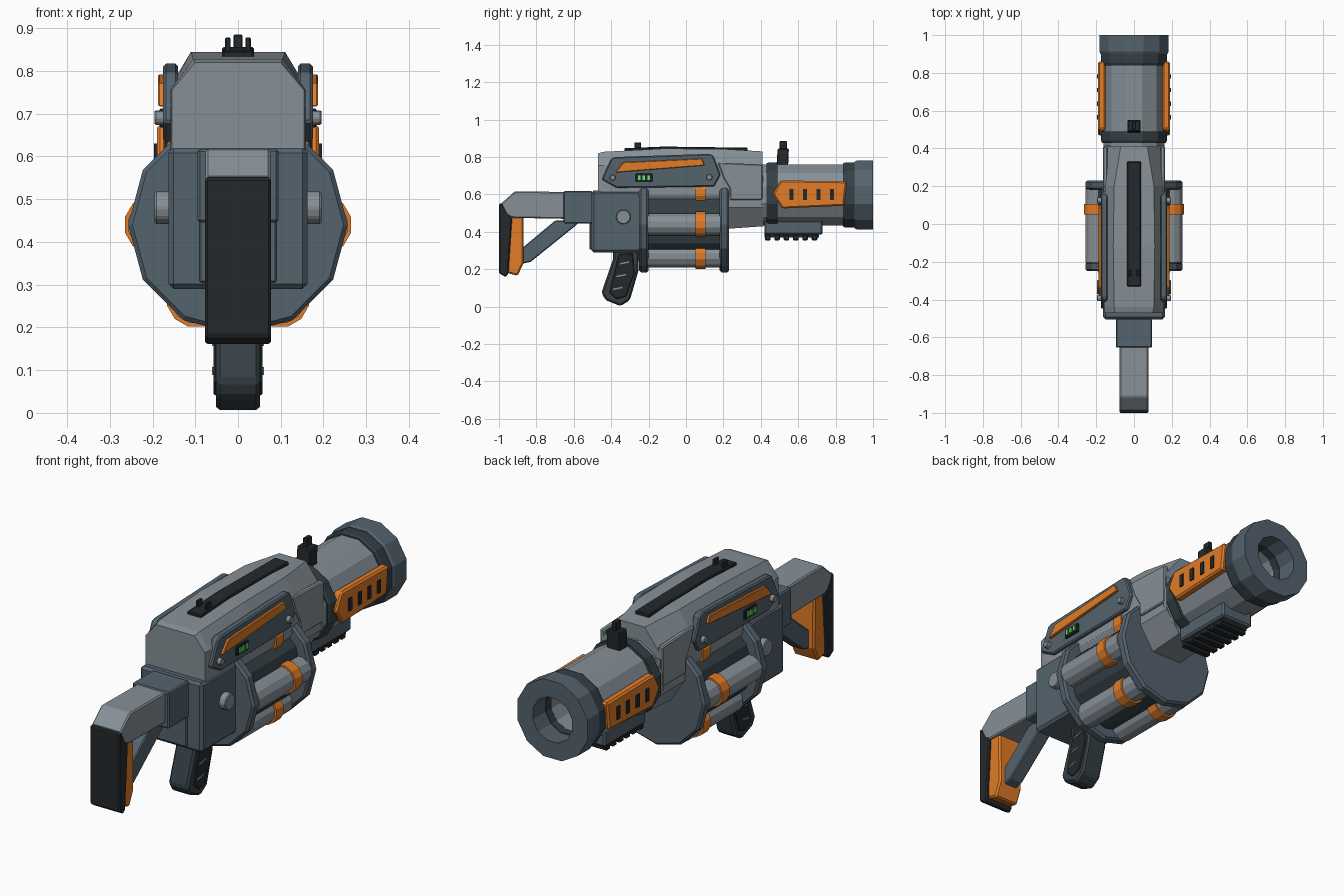
import bpy, bmesh
from math import sin, cos, pi, radians

if "Cube" in bpy.data.objects:
    bpy.data.objects.remove(bpy.data.objects["Cube"])

COLS = {"light": (.24, .28, .31), "mid": (.09, .125, .155), "dark": (.035, .05, .06),
        "black": (.018, .022, .025), "orange": (.75, .2, .02), "green": (.15, .8, .15)}
MATS = {}
for k, c in COLS.items():
    MATS[k] = bpy.data.materials.new(k)
    MATS[k].diffuse_color = (*c, 1)


def finish(name, bm, col, bevel=0):
    bmesh.ops.recalc_face_normals(bm, faces=bm.faces)
    me = bpy.data.meshes.new(name)
    bm.to_mesh(me)
    bm.free()
    me.materials.append(MATS[col])
    ob = bpy.data.objects.new(name, me)
    bpy.context.collection.objects.link(ob)
    if bevel:
        m = ob.modifiers.new("bevel", "BEVEL")
        m.width, m.segments, m.limit_method = bevel, 1, 'ANGLE'
    return ob


def loft(name, rings, col, bevel=0, closed=False):
    """Bridge rings of equal point count; cap the ends or close the loop."""
    bm = bmesh.new()
    vs = [[bm.verts.new(p) for p in r] for r in rings]
    n = len(vs[0])
    pairs = list(zip(vs, vs[1:])) + ([(vs[-1], vs[0])] if closed else [])
    for a, b in pairs:
        for i in range(n):
            j = (i + 1) % n
            bm.faces.new((a[i], a[j], b[j], b[i]))
    if not closed:
        bm.faces.new(vs[0])
        bm.faces.new(vs[-1])
    return finish(name, bm, col, bevel)


def side(name, prof, x0, x1, col, bevel=0):
    """Extrude a (y, z) profile from x0 to x1."""
    return loft(name, [[(x, y, z) for y, z in prof] for x in (x0, x1)], col, bevel)


def pair(name, prof, x0, x1, col, bevel=0):
    for s, tag in ((1, "right"), (-1, "left")):
        side(f"{name}_{tag}", prof, s * x0, s * x1, col, bevel)


def rect(y0, y1, z0, z1):
    return [(y0, z0), (y1, z0), (y1, z1), (y0, z1)]


def lathe(name, x, z, prof, n, col, closed=False, phase=0):
    """Revolve (radius, y) points about an axis parallel to y."""
    rings = [[(x + r * cos(phase + 2 * pi * i / n), y, z + r * sin(phase + 2 * pi * i / n))
              for i in range(n)] for r, y in prof]
    return loft(name, rings, col, 0, closed)


def disc(y, z, r, n=10):
    return [(y + r * cos(2 * pi * i / n), z + r * sin(2 * pi * i / n)) for i in range(n)]


# upper receiver: half-sections (y, top, half top width, shoulder z, side x)
rings = []
for y, top, hw, sh, w in ((-.47, .82, .10, .755, .155), (-.44, .828, .105, .755, .158),
                          (-.12, .845, .11, .765, .158), (.2, .843, .105, .76, .158), (.41, .83, .07, .72, .155)):
    rings.append([(-w, y, .6), (-w, y, sh), (-hw, y, top), (hw, y, top), (w, y, sh), (w, y, .6)])
loft("upper_receiver", rings, "light")

# front block carrying the barrel
loft("front_block", [[(-.155, y, .7), (-.155, y, .53), (-.08, y, b), (.08, y, b), (.155, y, .53), (.155, y, .7)]
                     for y, b in ((.2, .415), (.415, .43))], "light")
pair("cheek_panel", [(.17, .77), (.41, .76), (.41, .57), (.235, .57), (.235, .63), (.2, .69)],
     .14, .165, "light", .005)

# lower receiver, buttons and rear plate
side("lower_receiver", rect(-.505, -.21, .29, .62), -.163, .163, "mid", .012)
pair("round_button", disc(-.335, .48, .04), .15, .195, "light", .004)
side("rear_plate", rect(-.515, -.49, .305, .6), -.09, .09, "mid", .004)

# revolving drum
DZ = .44
for name, y0, y1 in (("drum_rear_disc", -.25, -.2), ("drum_front_disc", .18, .23)):
    lathe(name, 0, DZ, [(.247, y0), (.257, y0 + .01), (.257, y1 - .01), (.247, y1)], 12, "mid")
lathe("drum_core", 0, DZ, [(.205, -.21), (.205, .19)], 12, "dark")
for i in range(6):
    cx, cz = .197 * cos(i * pi / 3), DZ + .197 * sin(i * pi / 3)
    lathe(f"shell_{i}", cx, cz, [(.061, -.205), (.061, .185)], 12, "light", phase=radians(15))
    lathe(f"shell_band_{i}", cx, cz, [(.07, .05), (.07, .105)], 12, "orange", phase=radians(15))

# barrel with an open bore, collars and muzzle
BZ, F = .597, radians(15)
lathe("barrel", 0, BZ, [(.168, .4), (.168, .86), (.108, .86), (.108, .45)], 12, "light", phase=F)
for name, col, y0, y1, r in (("barrel_rear_collar", "dark", .43, .49, .181),
                             ("barrel_front_collar", "dark", .84, .9, .181),
                             ("muzzle", "mid", .9, 1.0, .19)):
    lathe(name, 0, BZ, [(.11, y0), (r - .006, y0), (r, y0 + .012), (r, y1), (.107, y1)],
          12, col, True, F)

# orange barrel guards with slots
pair("barrel_guard", [(.465, .6), (.505, .675), (.86, .67), (.845, .54), (.515, .525)],
     .15, .19, "orange", .008)
for i in range(4):
    y = .565 + i * .072
    pair(f"guard_slot_{i}", rect(y - .011, y + .011, .57, .63), .16, .196, "black")

# accessory rail under the barrel
side("under_rail", rect(.42, .73, .385, .46), -.085, .085, "mid", .008)
side("under_rail_base", rect(.42, .71, .37, .39), -.07, .07, "black")
for i in range(6):
    side(f"rail_tooth_{i}", rect(.422 + i * .05, .452 + i * .05, .355, .385), -.075, .075, "black", .004)

# side plates with stripe, indicator and bolts
pair("side_plate", [(-.45, .68), (-.4, .792), (-.38, .8), (.12, .817), (.145, .81), (.185, .705),
                    (.15, .642), (-.37, .635)], .14, .175, "mid", .006)
pair("side_stripe", [(-.38, .717), (-.335, .772), (.085, .792), (.1, .755)], .165, .187, "orange", .003)
pair("indicator_frame", rect(-.27, -.18, .668, .712), .165, .184, "black", .003)
for i in range(3):
    y = -.25 + i * .025
    pair(f"indicator_light_{i}", rect(y - .007, y + .007, .678, .702), .17, .19, "green")
for i, (y, z) in enumerate(((-.392, .69), (.125, .692))):
    pair(f"plate_bolt_{i}", disc(y, z, .017, 8), .165, .195, "light", .003)

# top strip and sights
side("top_strip", [(-.33, .81), (.33, .81), (.33, .85), (-.12, .856), (-.33, .847)], -.037, .037, "black", .004)
pair("rear_sight_post", rect(-.275, -.24, .84, .878), .017, .03, "black", .002)
side("front_sight_base", rect(.47, .505, .73, .76) [:1] + [(.545, .73), (.55, .845), (.49, .845), (.485, .77)],
     -.035, .035, "black", .005)
side("front_sight_post", rect(.5, .54, .83, .885), -.011, .011, "black", .003)

# stock
side("stock_socket", rect(-.655, -.5, .445, .618), -.095, .095, "mid", .006)
side("stock_beam", [(-.99, .55), (-.915, .617), (-.56, .612), (-.56, .468), (-.93, .475), (-.96, .49)],
     -.076, .076, "light", .006)
side("butt_pad", [(-1, .18), (-1, .55), (-.985, .553), (-.955, .505), (-.93, .47), (-.95, .175), (-.965, .158)],
     -.077, .077, "black", .006)
side("butt_spacer", [(-.955, .18), (-.9, .165), (-.868, .235), (-.87, .483), (-.945, .483)],
     -.064, .064, "orange", .008)
side("stock_strut", [(-.7, .46), (-.56, .46), (-.6, .425), (-.83, .24), (-.88, .228), (-.88, .31)],
     -.035, .035, "mid", .005)

# pistol grip with side panels
side("grip", [(-.39, .3), (-.25, .3), (-.255, .19), (-.3, .035), (-.35, .003), (-.43, .035), (-.452, .075), (-.39, .255)],
     -.052, .052, "dark", .01)
pair("grip_panel", [(-.36, .28), (-.285, .285), (-.275, .18), (-.32, .055), (-.37, .04), (-.41, .075)],
     .045, .057, "black", .004)
for i in range(3):
    y, z = -.365 + i * .018, .095 + i * .068
    pair(f"grip_rib_{i}", [(y - .025, z - .006), (y + .025, z + .004), (y + .025, z + .012), (y - .025, z + .002)],
         .05, .061, "light")

for m in bpy.data.materials:
    if m.users and not m.is_grease_pencil:
        m.use_nodes = True
        m.node_tree.nodes["Principled BSDF"].inputs["Base Color"].default_value = m.diffuse_color
